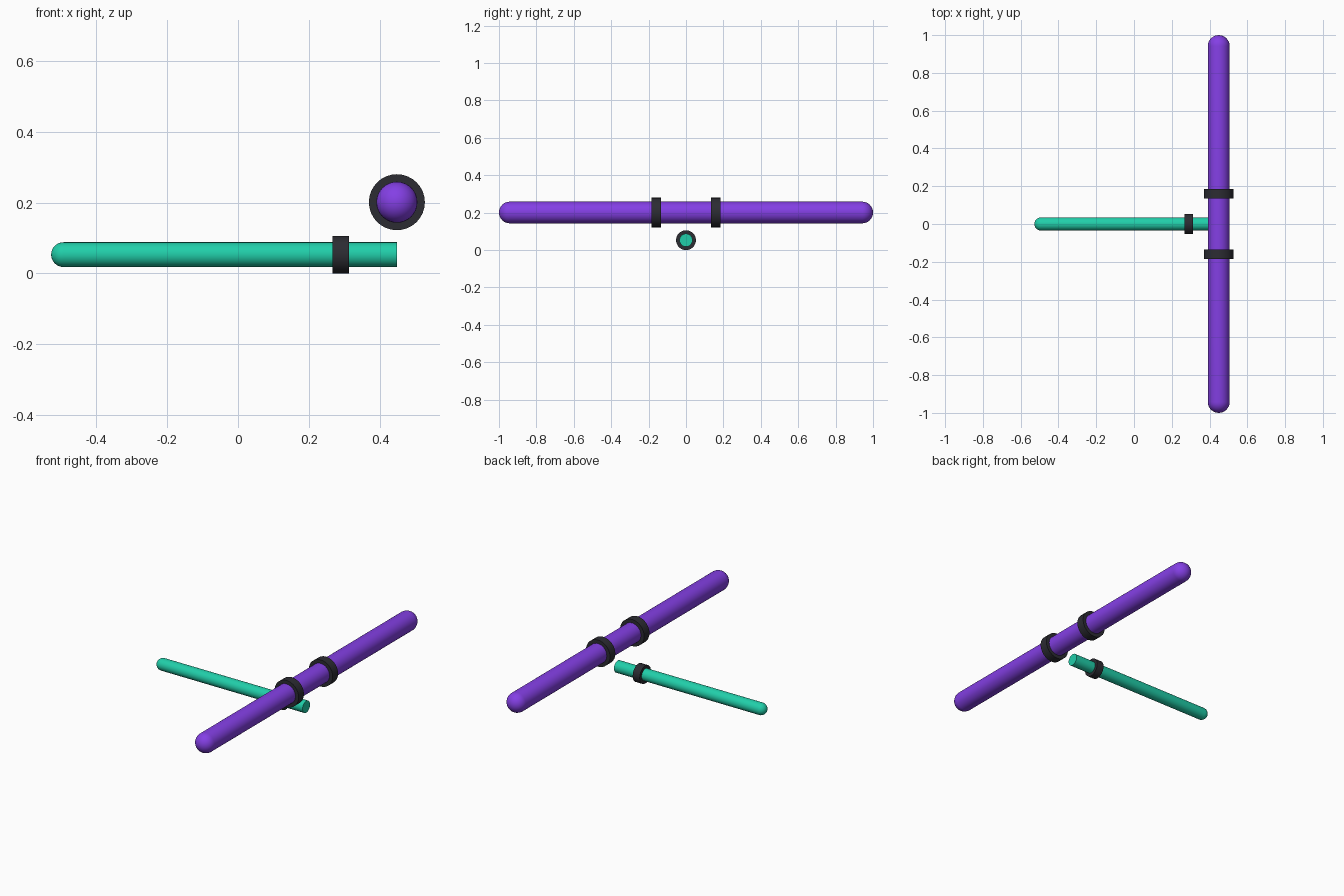
import bpy, bmesh, math
from mathutils import Matrix

if "Cube" in bpy.data.objects:
    bpy.data.objects.remove(bpy.data.objects["Cube"])

SIDES = 32


def material(name, rgb):
    m = bpy.data.materials.new(name)
    m.diffuse_color = (*rgb, 1)
    m.use_nodes = True
    m.node_tree.nodes["Principled BSDF"].inputs["Base Color"].default_value = m.diffuse_color
    return m


purple = material("purple", (0.23, 0.05, 0.78))
green = material("green", (0.015, 0.62, 0.40))
dark = material("dark", (0.025, 0.025, 0.032))

ALONG_X = Matrix.Rotation(math.radians(90), 4, 'Y')
ALONG_Y = Matrix.Rotation(math.radians(-90), 4, 'X')


def lathe(name, profile, turn, location, mat):
    """Revolve (radius, height) points about z, then turn the axis."""
    bm = bmesh.new()
    verts = [bm.verts.new((r, 0, h)) for r, h in profile]
    edges = [bm.edges.new(pair) for pair in zip(verts, verts[1:])]
    bmesh.ops.spin(bm, geom=verts + edges, axis=(0, 0, 1), cent=(0, 0, 0),
                   angle=math.tau, steps=SIDES)
    bmesh.ops.remove_doubles(bm, verts=bm.verts, dist=1e-5)
    bmesh.ops.recalc_face_normals(bm, faces=bm.faces)
    bm.transform(Matrix.Translation(location) @ turn)
    mesh = bpy.data.meshes.new(name)
    bm.to_mesh(mesh)
    bm.free()
    mesh.materials.append(mat)
    obj = bpy.data.objects.new(name, mesh)
    bpy.context.collection.objects.link(obj)
    bpy.context.view_layer.objects.active = obj
    obj.select_set(True)
    bpy.ops.object.shade_smooth_by_angle(angle=math.radians(35))
    obj.select_set(False)
    return obj


def dome(r, tip, sign, steps=8):
    """Quarter circle from the tip out to the full radius."""
    pts = []
    for i in range(steps + 1):
        a = math.pi / 2 * i / steps
        pts.append((r * math.sin(a), tip + sign * r * (1 - math.cos(a))))
    return pts


def collar(name, r, width, turn, location):
    h = width / 2
    lathe(name, [(0, -h), (r, -h), (r, h), (0, h)], turn, location, dark)


# Long cross bar, rounded at both ends
BAR_X, BAR_Z, BAR_R = 0.4485, 0.201, 0.058
lathe("cross_bar", dome(BAR_R, -1, 1) + dome(BAR_R, 1, -1)[::-1],
      ALONG_Y, (BAR_X, 0, BAR_Z), purple)

# Pair of collars on the cross bar
for side, y in (("front", -0.16), ("back", 0.16)):
    collar(side + "_bar_collar", 0.079, 0.05, ALONG_Y, (BAR_X, y, BAR_Z))

# Thin stem below: rounded tip on the left, flat end under the bar
STEM_Z = 0.053
lathe("stem", dome(0.035, -0.5275, 1) + [(0.035, BAR_X), (0, BAR_X)],
      ALONG_X, (0, 0, STEM_Z), green)

# Stem collar
collar("stem_collar", 0.053, 0.046, ALONG_X, (0.29, 0, STEM_Z))
